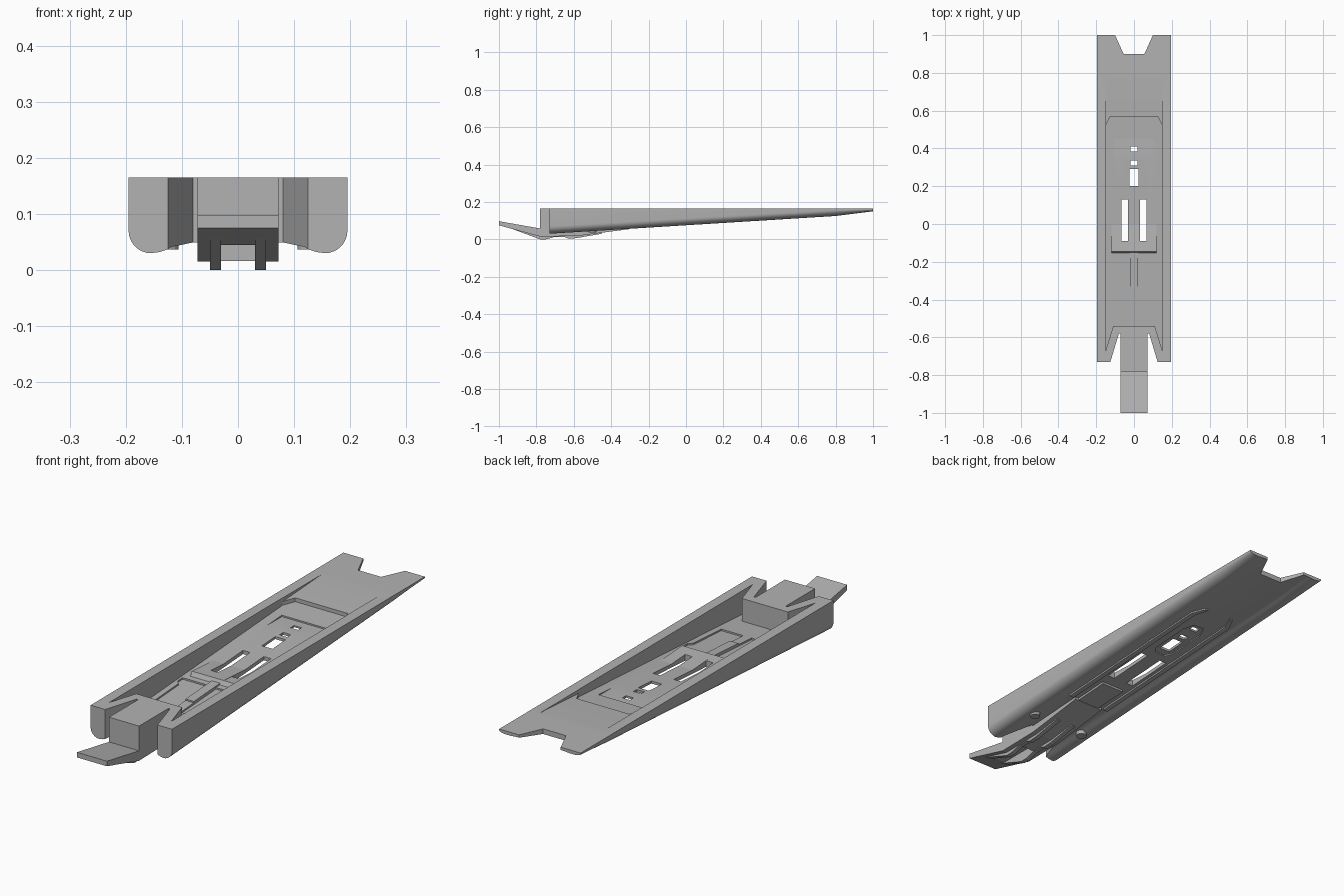
import bpy, bmesh, math

cube = bpy.data.objects.get("Cube")
if cube:
    bpy.data.objects.remove(cube, do_unlink=True)

grey = bpy.data.materials.new("plain grey")
grey.use_nodes = True
colour = (0.45, 0.45, 0.45, 1)
grey.diffuse_color = colour
grey.node_tree.nodes["Principled BSDF"].inputs["Base Color"].default_value = colour

TOP = 0.165


def base(y):
    """Height of the sloping hull bottom."""
    return 0.03 + 0.062 * (y + 0.73)


def offset(d):
    return lambda y: base(y) + d


def level(z):
    return lambda y: z


def loft(name, rings):
    """Closed solid through matching rings of points."""
    bm = bmesh.new()
    loops = [[bm.verts.new(p) for p in ring] for ring in rings]
    for a, b in zip(loops, loops[1:]):
        for i in range(len(a)):
            j = (i + 1) % len(a)
            bm.faces.new((a[i], a[j], b[j], b[i]))
    bm.faces.new(loops[0][::-1])
    bm.faces.new(loops[-1])
    bmesh.ops.recalc_face_normals(bm, faces=bm.faces)
    mesh = bpy.data.meshes.new(name)
    bm.to_mesh(mesh)
    bm.free()
    mesh.materials.append(grey)
    ob = bpy.data.objects.new(name, mesh)
    bpy.context.collection.objects.link(ob)
    return ob


def prism(name, outline, low, high):
    """Plan outline between two height functions of y."""
    return loft(name, [[(x, y, f(y)) for x, y in outline] for f in (low, high)])


def mirrored(half):
    """Complete a right half outline with its mirror image."""
    return half + [(-x, y) for x, y in reversed(half)]


def rect(x0, x1, y0, y1):
    return [(x0, y0), (x1, y0), (x1, y1), (x0, y1)]


def side_profile(name, profile, x0, x1):
    return loft(name, [[(x, y, z) for y, z in profile] for x in (x0, x1)])


def cut(target, cutter):
    cutter.hide_render = True
    mod = target.modifiers.new("cut", "BOOLEAN")
    mod.operation, mod.solver, mod.object = "DIFFERENCE", "EXACT", cutter
    bpy.context.view_layer.objects.active = target
    bpy.ops.object.modifier_apply(modifier=mod.name)
    bpy.data.objects.remove(cutter, do_unlink=True)


# Hull: flat top, rounded lower edges, shallow recessed underside
def hull_ring(y, bottom, s):
    half = [(0.195, TOP)]
    for i in range(9):
        a = math.radians(90 * i / 8)
        half.append((0.155 + 0.04 * math.cos(a), bottom + 0.04 * s * (1 - math.sin(a))))
    half += [(0.14, bottom + 0.002 * s), (0.128, bottom + 0.006 * s), (0.118, bottom + 0.01 * s)]
    return [(x, y, z) for x, z in mirrored(half)]


hull = loft("hull", [hull_ring(-0.73, base(-0.73), 1),
                     hull_ring(0.8, base(0.8), 0.8),
                     hull_ring(1.0, 0.15, 0.25)])

# Notches at both ends
cut(hull, prism("front_notch", mirrored([(0.155, -0.83), (0.08, -0.58)]), level(-0.1), level(0.3)))
cut(hull, prism("rear_notch", mirrored([(0.145, 1.1), (0.055, 0.9)]), level(-0.1), level(0.3)))

# Open tray, rear ramp and sunken panels in its floor
tray = mirrored([(0.11, -0.54), (0.15, -0.67), (0.15, 0.52), (0.125, 0.57)])
cut(hull, prism("tray", tray, offset(0.025), level(0.3)))
cut(hull, prism("ramp", rect(-0.149, 0.149, 0.5, 0.81),
                lambda y: TOP + 0.062 * (y - 0.78), level(0.3)))
cut(hull, prism("sunk_panel", rect(-0.105, 0.105, 0.1, 0.45),
                level(base(0.35) + 0.025), level(0.2)))
for s in (-1, 1):
    bay = [(s * 0.02, -0.18), (s * 0.02, -0.42), (s * 0.125, -0.42),
           (s * 0.125, -0.23), (s * 0.14, -0.21), (s * 0.14, -0.18)]
    cut(hull, prism("bay", bay, offset(0.018), level(0.2)))

# Octagonal recess below the centre slots
octagon = mirrored([(0.025, 0.17), (0.045, 0.2), (0.045, 0.38), (0.025, 0.43)])
cut(hull, prism("under_recess", octagon, offset(-0.05), offset(0.014)))

# Through slots
slots = [rect(s - 0.017, s + 0.017, -0.09, 0.13) for s in (-0.05, 0.05)]
slots += [rect(-0.025, 0.025, 0.2, 0.29), rect(-0.018, 0.018, 0.31, 0.335),
          rect(-0.018, 0.018, 0.385, 0.41)]
for outline in slots:
    cut(hull, prism("slot", outline, level(-0.1), level(0.3)))

# Cross ridge in the tray, with a sloped front
floor = offset(0.025)
ridge = [(0.0, floor(0) - 0.006), (0.0, floor(0)), (-0.145, floor(-0.145) + 0.018),
         (-0.158, floor(-0.158) - 0.006)]
for x0, x1 in ((-0.12, -0.067), (-0.033, 0.033), (0.067, 0.12)):
    side_profile("ridge_part", ridge, x0, x1)
side_profile("cross_ridge", [(-0.09, floor(-0.09) - 0.006), (-0.09, floor(-0.09) + 0.011),
                             (-0.145, floor(-0.145) + 0.018),
                             (-0.158, floor(-0.158) - 0.006)], -0.12, 0.12)
prism("centre_rib", rect(-0.02, 0.02, -0.33, -0.15), offset(0.015), offset(0.031))

# Front block, tongue and tapering keel
keel = side_profile("keel_and_tongue", [
    (-1, 0.097), (-0.78, 0.058), (-0.78, TOP), (-0.55, TOP), (-0.55, 0.06),
    (-0.3, 0.07), (-0.3, 0.055), (-0.58, 0.018), (-0.78, 0.015), (-1, 0.075)], -0.072, 0.072)
cut(keel, side_profile("keel_groove", [
    (-0.95, 0.045), (-0.7, 0.045), (-0.7, -0.02), (-0.95, -0.02)], -0.03, 0.03))

for s in (-1, 1):
    # Skids under the tongue
    side_profile("skid", [
        (-0.99, 0.078), (-0.78, 0.0), (-0.75, 0.0), (-0.7, 0.013), (-0.65, 0.013),
        (-0.63, 0.004), (-0.59, 0.006), (-0.45, 0.03), (-0.45, 0.045),
        (-0.78, 0.05)], s * 0.03, s * 0.05)
    # Long rails under the hull, bent inwards at the rear
    prism("under_rail", [(s * 0.082, -0.3), (s * 0.104, -0.3), (s * 0.104, 0.5),
                         (s * 0.075, 0.56), (s * 0.06, 0.56), (s * 0.082, 0.5)],
          offset(0.002), offset(0.013))
    # Round feet
    bpy.ops.mesh.primitive_cylinder_add(vertices=16, radius=0.022, depth=0.02,
                                        location=(s * 0.128, -0.5, 0.047))
    foot = bpy.context.object
    foot.name = "round_foot"
    foot.data.materials.append(grey)

# Raised hatch under the middle of the hull
prism("under_hatch", rect(-0.055, 0.055, -0.32, -0.14), offset(0.0), offset(0.014))

# Smooth the rounded lower edges, keep the rest crisp
bpy.ops.object.select_all(action="DESELECT")
hull.select_set(True)
bpy.context.view_layer.objects.active = hull
bpy.ops.object.shade_smooth_by_angle(angle=math.radians(25))
